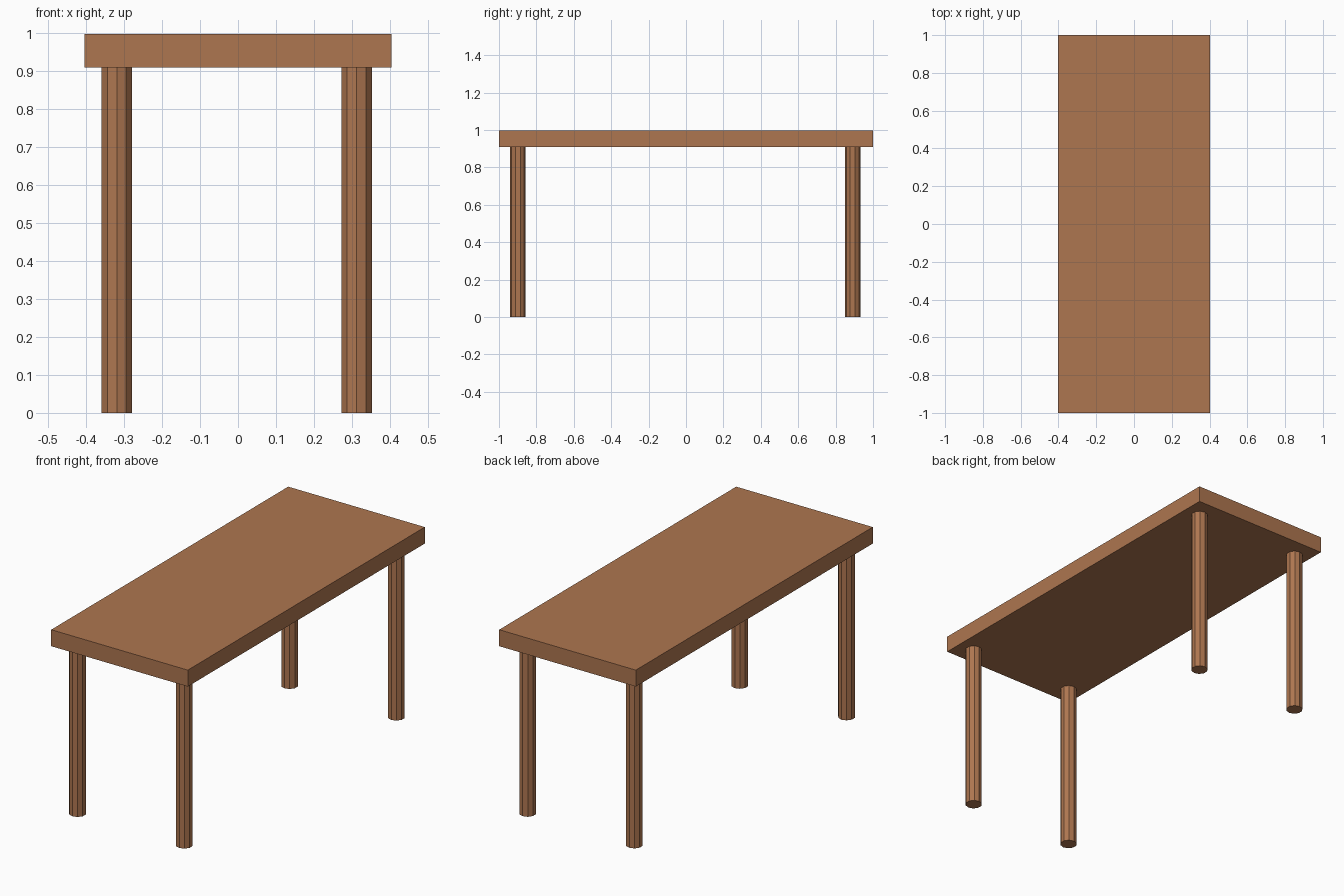
import bpy

if "Cube" in bpy.data.objects:
    bpy.data.objects.remove(bpy.data.objects["Cube"])

wood = bpy.data.materials.new("wood")
wood.diffuse_color = (0.42, 0.18, 0.08, 1)
wood.use_nodes = True
wood.node_tree.nodes["Principled BSDF"].inputs["Base Color"].default_value = wood.diffuse_color

TOP_Z, UNDER_Z = 0.997, 0.909

# Tabletop slab
bpy.ops.mesh.primitive_cube_add(size=1, location=(0, 0, (TOP_Z + UNDER_Z) / 2))
top = bpy.context.object
top.name = "tabletop"
top.scale = (0.807, 2.0, TOP_Z - UNDER_Z)
bpy.ops.object.transform_apply(location=False, rotation=False, scale=True)
top.data.materials.append(wood)


# Ten-sided straight leg from the floor to the underside
def add_leg(name, x, y):
    bpy.ops.mesh.primitive_cylinder_add(
        vertices=10, radius=0.042, depth=UNDER_Z, location=(x, y, UNDER_Z / 2))
    leg = bpy.context.object
    leg.name = name
    leg.data.materials.append(wood)


for side, x in (("left", -0.319), ("right", 0.312)):
    for end, y in (("front", -0.899), ("back", 0.891)):
        add_leg(f"{end}_{side}_leg", x, y)
